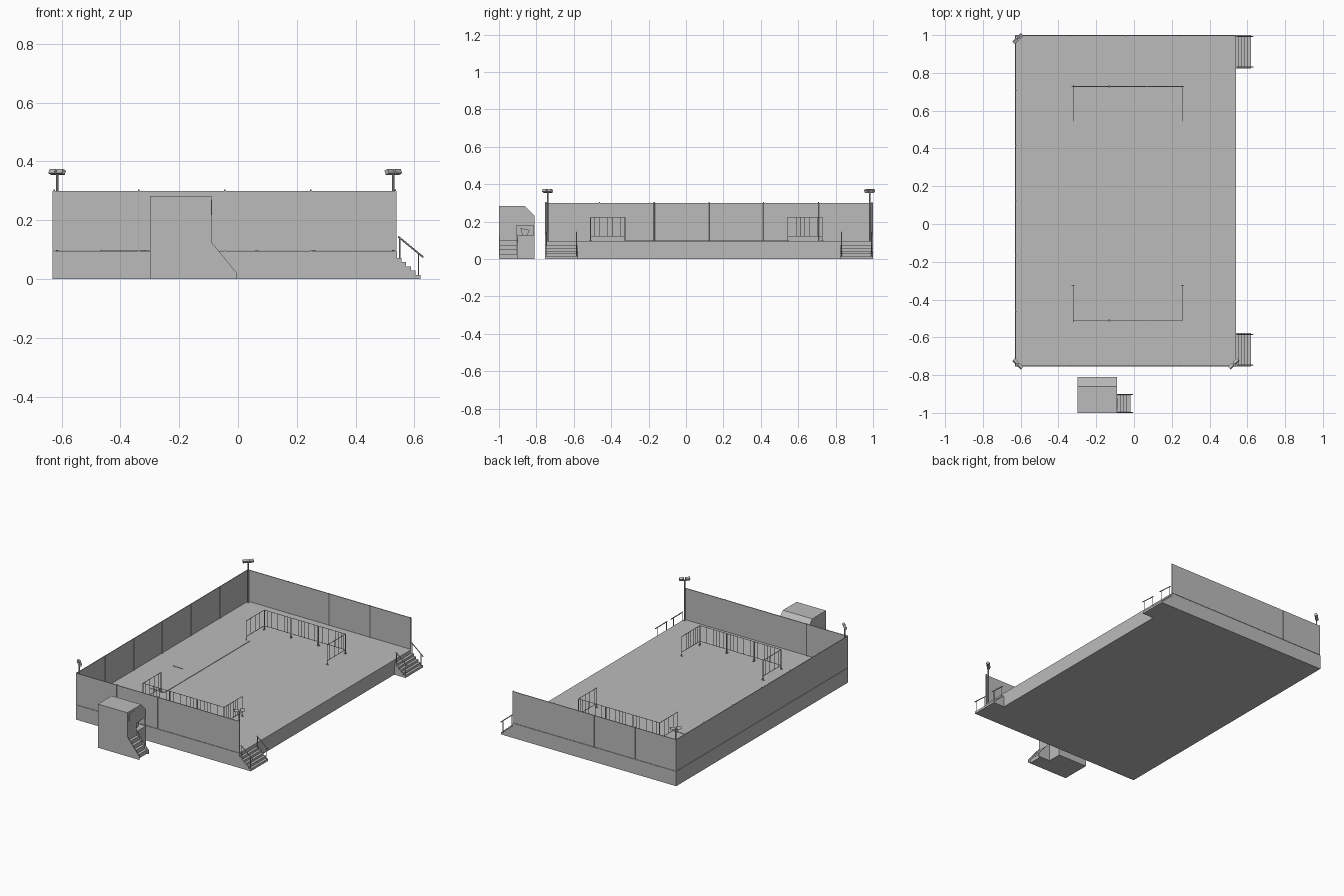
import bpy, bmesh, math
from mathutils import Vector, Matrix

cube = bpy.data.objects.get("Cube")
if cube:
    bpy.data.objects.remove(cube, do_unlink=True)

grey = bpy.data.materials.new("plain_grey")
grey.use_nodes = True
colour = (0.5, 0.5, 0.5, 1)
grey.diffuse_color = colour
grey.node_tree.nodes["Principled BSDF"].inputs["Base Color"].default_value = colour


def finish(name, bm):
    bmesh.ops.recalc_face_normals(bm, faces=bm.faces)
    mesh = bpy.data.meshes.new(name)
    bm.to_mesh(mesh)
    bm.free()
    mesh.materials.append(grey)
    ob = bpy.data.objects.new(name, mesh)
    bpy.context.collection.objects.link(ob)
    return ob


def box(bm, x, y, z):
    """Box from three (low, high) ranges."""
    size = [b - a for a, b in (x, y, z)]
    mid = [(a + b) / 2 for a, b in (x, y, z)]
    bmesh.ops.create_cube(bm, size=1, matrix=Matrix.Translation(mid) @ Matrix.Diagonal((*size, 1)))


def bar(bm, a, b, r=0.002, sides=6):
    """Round tube between two points."""
    a, b = Vector(a), Vector(b)
    turn = (b - a).to_track_quat('Z', 'Y').to_matrix().to_4x4()
    bmesh.ops.create_cone(bm, cap_ends=True, segments=sides, radius1=r, radius2=r,
                          depth=(b - a).length, matrix=Matrix.Translation((a + b) / 2) @ turn)


def prism(bm, points, axis, low, high):
    """Extrude a side profile along x (points are y, z) or along y (points are x, z)."""
    def place(p, t):
        return (t, p[0], p[1]) if axis == 'x' else (p[0], t, p[1])
    face = bm.faces.new([bm.verts.new(place(p, low)) for p in points])
    moved = bmesh.ops.extrude_face_region(bm, geom=[face])["geom"]
    shift = Vector(place((0, 0), high - low))
    bmesh.ops.translate(bm, vec=shift, verts=[v for v in moved if isinstance(v, bmesh.types.BMVert)])


def stair_profile(x0, x1, top, steps):
    run, rise = (x1 - x0) / steps, top / steps
    pts = [(x0, 0), (x0, top)]
    for i in range(steps):
        pts.append((x0 + run * (i + 1), top - rise * i))
        if i < steps - 1:
            pts.append((x0 + run * (i + 1), top - rise * (i + 1)))
    return pts + [(x1, 0)]


LEFT, RIGHT, FRONT, BACK = -0.63, 0.54, -0.755, 1.0
DECK, TOP, T = 0.095, 0.30, 0.005

# Platform
bm = bmesh.new()
box(bm, (LEFT, RIGHT), (FRONT, BACK), (0, DECK))
finish("platform", bm)

# Low marking pad on the deck
bm = bmesh.new()
pad = [(-0.30, -0.32), (-0.30, 0.55), (-0.40, 0.55), (-0.40, 0.21),
       (-0.47, 0.21), (-0.47, 0.01), (-0.40, 0.01), (-0.40, -0.32)]
face = bm.faces.new([bm.verts.new((x, y, DECK)) for x, y in pad])
new = bmesh.ops.extrude_face_region(bm, geom=[face])["geom"]
bmesh.ops.translate(bm, vec=(0, 0, 0.003), verts=[v for v in new if isinstance(v, bmesh.types.BMVert)])
finish("deck_pad", bm)

# Wall panels with posts at the joints
gap = 0.0006
for name, y0, post_y in (("front_wall", FRONT, FRONT + T), ("back_wall", BACK - T, BACK - T)):
    bm = bmesh.new()
    step = (RIGHT - LEFT) / 4
    for i in range(4):
        x = LEFT + step * i
        box(bm, (x + gap, x + step - gap), (y0, y0 + T), (DECK + 0.002, TOP))
    for i in range(5):
        x = min(max(LEFT + step * i, LEFT + T), RIGHT - T)
        bar(bm, (x, post_y, DECK), (x, post_y, TOP + 0.004), 0.003)
    finish(name, bm)

bm = bmesh.new()
step = (BACK - FRONT) / 6
for i in range(6):
    y = FRONT + step * i
    box(bm, (LEFT, LEFT + T), (y + gap, y + step - gap), (DECK + 0.002, TOP))
    if i:
        bar(bm, (LEFT + T, y, DECK), (LEFT + T, y, TOP + 0.004), 0.003)
finish("side_wall", bm)

# Lamp masts on three corners, each with two tilted floodlights facing inward
for name, x, y, aim in (("back_right", LEFT + 0.015, BACK - 0.018, -45),
                        ("front_right", LEFT + 0.015, FRONT + 0.015, 45),
                        ("front_left", RIGHT - 0.012, FRONT + 0.015, 135)):
    bm = bmesh.new()
    bar(bm, (x, y, DECK), (x, y, 0.36), 0.004, 8)
    turn = Matrix.Translation((x, y, 0.364)) @ Matrix.Rotation(math.radians(aim), 4, 'Z')
    bar(bm, turn @ Vector((0, -0.025, -0.006)), turn @ Vector((0, 0.025, -0.006)), 0.002)
    for side in (-1, 1):
        place = turn @ Matrix.Translation((0, side * 0.018, 0)) @ Matrix.Rotation(0.4, 4, 'Y')
        bmesh.ops.create_cube(bm, size=1, matrix=place @ Matrix.Diagonal((0.016, 0.028, 0.016, 1)))
    finish(name + "_lamp_mast", bm)


# Crowd barriers
def barrier(name, a, b):
    bm = bmesh.new()
    a, b = Vector((*a, 0)), Vector((*b, 0))
    low, high = Vector((0, 0, 0.122)), Vector((0, 0, 0.223))
    side = (b - a).normalized().cross(Vector((0, 0, 1))) * 0.008
    for h in (low, high):
        bar(bm, a + h, b + h)
    for i in range(9):
        p = a.lerp(b, i / 8)
        end = i in (0, 8)
        bar(bm, p + (Vector((0, 0, DECK)) if end else low), p + high, 0.002 if end else 0.001)
        if end:
            foot = p + Vector((0, 0, DECK + 0.002))
            bar(bm, foot - side, foot + side)
    finish(name, bm)


length = 0.188
for group, y, inward in (("back", 0.728, -1), ("front", -0.51, 1)):
    for i in range(3):
        x = -0.32 + 0.194 * i
        barrier(f"{group}_barrier_{i + 1}", (x, y), (x + length, y))
    for side, x in (("right", -0.322), ("left", 0.258)):
        barrier(f"{group}_{side}_barrier", (x, y), (x, y + inward * length * 0.98))

# Platform stairs with handrails
for name, y0, y1 in (("front_stairs", FRONT, -0.578), ("back_stairs", 0.823, BACK)):
    bm = bmesh.new()
    prism(bm, stair_profile(RIGHT, 0.62, 0.072, 5), 'y', y0, y1)
    for y in (y0 + 0.008, y1 - 0.008):
        bar(bm, (0.545, y, 0.144), (0.63, y, 0.074), 0.003)
        bar(bm, (0.55, y, 0.06), (0.55, y, 0.14))
        bar(bm, (0.613, y, 0.0), (0.613, y, 0.088))
    finish(name, bm)

# Control booth: base, walls, sloped roof and open front
X0, X1, Y0, Y1, FLOOR, ROOF = -0.30, -0.09, -1.0, -0.81, 0.125, 0.282
bm = bmesh.new()
box(bm, (X0, X1), (Y0, Y1), (0, FLOOR))
finish("booth_base", bm)

bm = bmesh.new()
slope = [(Y1, 0.23), (-0.86, ROOF), (Y0, ROOF)]
prism(bm, [(Y0, FLOOR), (Y1, FLOOR)] + slope, 'x', X0, X0 + T)
prism(bm, [(Y0, FLOOR), (-0.905, FLOOR), (-0.905, 0.18), (Y1, 0.18)] + slope, 'x', X1 - T, X1)
box(bm, (X0, X1), (Y0, Y0 + T), (FLOOR, ROOF))
finish("booth_walls", bm)

bm = bmesh.new()
shell = [(Y0, ROOF), (-0.86, ROOF), (Y1, 0.23), (Y1, 0.18),
         (Y1 - T, 0.18), (Y1 - T, 0.228), (-0.862, ROOF - T), (Y0, ROOF - T)]
prism(bm, shell, 'x', X0, X1)
finish("booth_roof", bm)

bm = bmesh.new()
for x in (X0 + 0.004, (X0 + X1) / 2, X1 - 0.004):
    box(bm, (x - 0.002, x + 0.002), (Y1 - 0.005, Y1 - 0.001), (FLOOR, 0.18))
finish("booth_posts", bm)

bm = bmesh.new()
prism(bm, [(-0.875, FLOOR), (-0.85, FLOOR), (-0.835, 0.155), (-0.885, 0.165)], 'x', X0 + 0.03, X1 - 0.03)
finish("booth_console", bm)

bm = bmesh.new()
box(bm, (X1, X1 + 0.002), (-0.982, -0.922), (0.218, 0.268))
finish("booth_door_window", bm)

# Booth steps between two sloping side panels
bm = bmesh.new()
prism(bm, stair_profile(X1, -0.018, 0.10, 4), 'y', Y0 + 0.004, -0.904)
panel = [(X1, 0), (X1, FLOOR), (-0.005, 0.022), (-0.005, 0)]
for y in (Y0, -0.904):
    prism(bm, panel, 'y', y, y + 0.004)
finish("booth_stairs", bm)
